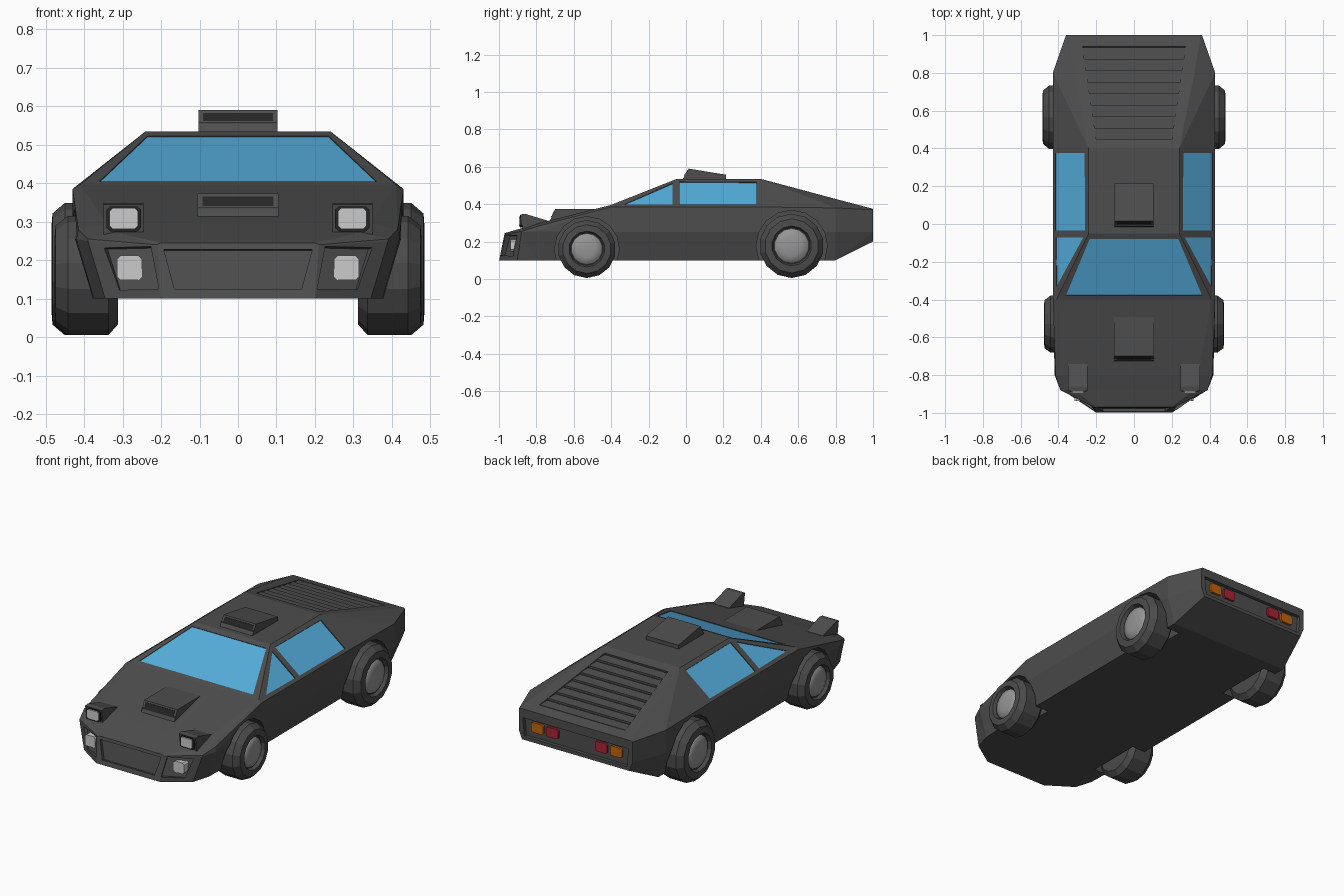
import bpy, bmesh, math
from mathutils import Vector
from mathutils.geometry import normal as poly_normal

old = bpy.data.objects.get("Cube")
if old:
    bpy.data.objects.remove(old, do_unlink=True)


def material(name, r, g, b):
    m = bpy.data.materials.new(name)
    m.use_nodes = True
    m.diffuse_color = (r, g, b, 1)
    bsdf = m.node_tree.nodes["Principled BSDF"]
    bsdf.inputs["Base Color"].default_value = (r, g, b, 1)
    bsdf.inputs["Roughness"].default_value = 0.6
    return m


PAINT = material("dark grey paint", .075, .075, .075)
RUBBER = material("tyre rubber", .07, .07, .07)
BLACK = material("black trim", .018, .018, .018)
GLASS = material("blue glass", .09, .42, .72)
LAMP = material("lamp white", .6, .6, .6)
METAL = material("hub metal", .3, .3, .3)
AMBER = material("amber lens", .52, .13, .003)
RED = material("red lens", .42, .016, .035)


def make(name, bm, mat):
    bmesh.ops.recalc_face_normals(bm, faces=bm.faces)
    me = bpy.data.meshes.new(name)
    bm.to_mesh(me)
    bm.free()
    me.materials.append(mat)
    ob = bpy.data.objects.new(name, me)
    bpy.context.scene.collection.objects.link(ob)
    return ob


def add_prism(bm, points, start, end):
    """Extrude a polygon between two offset vectors."""
    a = [bm.verts.new(Vector(p) + start) for p in points]
    b = [bm.verts.new(Vector(p) + end) for p in points]
    bm.faces.new(a)
    bm.faces.new(b[::-1])
    n = len(a)
    for i in range(n):
        bm.faces.new((a[i], b[i], b[(i + 1) % n], a[(i + 1) % n]))


def prism(name, points, start, end, mat):
    bm = bmesh.new()
    add_prism(bm, points, Vector(start), Vector(end))
    return make(name, bm, mat)


def outward(points):
    n = poly_normal([Vector(p) for p in points])
    mid = sum((Vector(p) for p in points), Vector()) / len(points)
    return n if n.dot(mid - Vector((0, 0, .3))) > 0 else -n


def flip(points, s):
    return [(x * s, y, z) for x, y, z in points]


def lathe(name, profile, cx, cy, cz, s, mat, steps=14):
    """Revolve (radius, x) points about a sideways axle."""
    bm = bmesh.new()
    vs = [bm.verts.new((x, 0, r)) for r, x in profile]
    es = [bm.edges.new(p) for p in zip(vs, vs[1:])]
    bmesh.ops.spin(bm, geom=vs + es, cent=(0, 0, 0), axis=(1, 0, 0),
                   angle=math.tau, steps=steps)
    bmesh.ops.remove_doubles(bm, verts=bm.verts, dist=.0005)
    for v in bm.verts:
        v.co = Vector(((v.co.x + cx) * s, v.co.y + cy, v.co.z + cz))
    return make(name, bm, mat)


# Body shell: y, bottom (w, z), middle (w, z), belt (w, z), top (w, z), lean
stations = [
    (-.97, (.2, .1), (.21, .235), (.21, .24), (.2, .245), .2),
    (-.88, (.345, .1), (.39, .25), (.39, .255), (.32, .272), .15),
    (-.8, (.375, .1), (.42, .255), (.415, .28), (.34, .295), 0),
    (-.4, (.385, .1), (.43, .25), (.43, .385), (.411, .396), 0),
    (-.05, (.385, .1), (.43, .25), (.43, .385), (.24, .535), 0),
    (.4, (.385, .1), (.43, .25), (.43, .385), (.24, .535), 0),
    (.8, (.385, .1), (.43, .25), (.43, .38), (.32, .428), 0),
    (1, (.34, .2), (.36, .25), (.36, .37), (.352, .375), 0),
]
bm = bmesh.new()
rings = []
for y, *pts, lean in stations:
    half = [(w, y - lean * (.245 - z), z) for w, z in pts]
    rings.append([bm.verts.new(p) for p in half + flip(half[::-1], -1)])
for a, b in zip(rings, rings[1:]):
    for i in range(8):
        j = (i + 1) % 8
        bm.faces.new((a[i], a[j], b[j], b[i]))
bm.faces.new(rings[0])
bm.faces.new(rings[-1])
bmesh.ops.connect_verts_nonplanar(bm, angle_limit=.01, faces=bm.faces)
body = make("body_shell", bm, PAINT)

# Pockets sunk into the shell, some with a coloured floor plate
cut = bmesh.new()


def pocket(name, points, depth, floor=None):
    n = outward(points)
    add_prism(cut, points, n * .02, n * -depth)
    if floor:
        prism(name, points, n * (.005 - depth), n * (-.003 - depth), floor)


def side(y, z):
    return (.43 - (z - .385) * 1.267, y, z)


def screen(x, z):
    return (x, -.4 + (z - .396) * 2.52, z)


def nose(x, z):
    return (x, -.97 + max(0, abs(x) - .2) * .48 - .18 * (.245 - z), z)


def hatch(x, y):
    return (x, y, .535 - (y - .4) * .267)


pocket("windscreen", [screen(-.36, .405), screen(.36, .405),
                      screen(.235, .523), screen(-.235, .523)], .008, GLASS)
pocket("grille", [nose(-.165, .125), nose(.165, .125),
                  nose(.193, .228), nose(-.193, .228)], .015)
pocket("louvre_bay", [hatch(-.2, .45), hatch(.2, .45),
                      hatch(.273, .94), hatch(-.273, .94)], .016)
pocket("tail_panel", [(-.325, 1, .22), (.325, 1, .22),
                      (.335, 1, .325), (-.335, 1, .325)], .02)

# Wheel sizes: name, y, radius, sideways shift
axles = [("front", -.53, .155, -.008), ("rear", .565, .172, 0)]
for s, tag in ((1, "left"), (-1, "right")):
    pocket(tag + "_door_window", flip([side(-.035, .397), side(.377, .397),
           side(.377, .518), side(-.035, .52)], s), .01, GLASS)
    pocket(tag + "_quarter_window", flip([side(-.33, .4), side(-.072, .398),
           side(-.072, .512)], s), .01, GLASS)
    pocket(tag + "_fog_lamp_bay", flip([nose(.205, .125), nose(.315, .125),
           nose(.348, .232), nose(.225, .235)], s), .022)
    for name, y, r, shift in axles:
        circle = [(s * .3, y + (r + .018) * math.cos(t * math.tau / 16),
                   r + .005 + (r + .018) * math.sin(t * math.tau / 16)) for t in range(16)]
        add_prism(cut, circle, Vector(), Vector((s * .3, 0, 0)))

cutter = make("shell_cutter", cut, PAINT)
cutter.hide_render = True
mod = body.modifiers.new("pockets", "BOOLEAN")
mod.operation, mod.solver, mod.object = "DIFFERENCE", "EXACT", cutter
bpy.context.view_layer.objects.active = body
bpy.ops.object.modifier_apply(modifier=mod.name)
bpy.data.objects.remove(cutter, do_unlink=True)

# Rear louvres: slats rising toward the back
count = 8
for i in range(count):
    y0, y1 = (.45 + .49 * k / count for k in (i, i + .93))
    w0, w1 = (.2 + (y - .45) * .149 for y in (y0, y1))
    pts = [Vector(hatch(*p)) for p in ((-w0, y0), (w0, y0), (w1, y1), (-w1, y1))]
    for p in pts[:2]:
        p.z -= .009
    prism("louvre_slat", pts, (0, 0, -.001), (0, 0, -.012), PAINT)


# Air scoops: side profile pulled across, with a dark mouth plate
def scoop(name, profile, w):
    prism(name, [(-w, y, z) for y, z in profile], (0, 0, 0), (2 * w, 0, 0), PAINT)
    low, high = (Vector((0, y, z)) for y, z in profile[:2])
    a, b = low.lerp(high, .52), low.lerp(high, .88)
    mouth = [(sx * w * .88, p.y, p.z) for p, sx in ((a, -1), (a, 1), (b, 1), (b, -1))]
    prism(name + "_mouth", mouth, (0, -.002, 0), (0, .004, 0), BLACK)
    lip = low.lerp(high, .4)
    prism(name + "_lip", [(-w, lip.y, lip.z), (w, lip.y, lip.z), (w, lip.y, lip.z + .005),
          (-w, lip.y, lip.z + .005)], (0, -.004, 0), (0, .01, 0), PAINT)


scoop("bonnet_scoop", [(-.73, .305), (-.7, .373), (-.49, .373), (-.49, .33), (-.7, .28)], .105)
scoop("roof_scoop", [(-.02, .53), (.015, .59), (.215, .557), (.215, .53)], .103)


def lens(name, x, y, z, w, h, depth, mat):
    """Rectangle with clipped corners, facing along y."""
    c = min(w, h) * .3
    quad = [(w, h - c), (w - c, h), (c - w, h), (-w, h - c),
            (-w, c - h), (c - w, -h), (w - c, -h), (w, c - h)]
    prism(name, [(x + a, y, z + b) for a, b in quad], (0, 0, 0), (0, depth, 0), mat)


for s, tag in ((1, "left"), (-1, "right")):
    # Raised headlamps, fog lamps and tail lamps
    prism(tag + "_headlamp_pod", [(s * .245, y, z) for y, z in
          ((-.87, .25), (-.885, .345), (-.86, .348), (-.74, .312), (-.74, .28))],
          (0, 0, 0), (s * .105, 0, 0), PAINT)
    lens(tag + "_headlamp_rim", s * .297, -.887, .308, .045, .033, .02, BLACK)
    lens(tag + "_headlamp", s * .297, -.894, .308, .037, .027, .03, LAMP)
    lens(tag + "_fog_lamp", s * .282, -.938, .18, .033, .032, .05, LAMP)
    lens(tag + "_amber_tail_lamp", s * .25, .993, .282, .038, .028, -.025, AMBER)
    lens(tag + "_red_tail_lamp", s * .155, .993, .282, .038, .028, -.025, RED)

    # Wheels
    for name, y, r, shift in axles:
        where = (shift, y, r + .005, s)
        lathe(f"{tag}_{name}_tyre", [(0, .32), (.82 * r, .32), (r, .345), (r, .45),
              (.84 * r, .482), (.62 * r, .485), (.57 * r, .466), (0, .466)], *where, RUBBER)
        hub = lathe(f"{tag}_{name}_hub", [(.56 * r, .46), (.52 * r, .472), (.3 * r, .48),
                    (0, .483)], *where, METAL)
        hub.data.shade_smooth()
